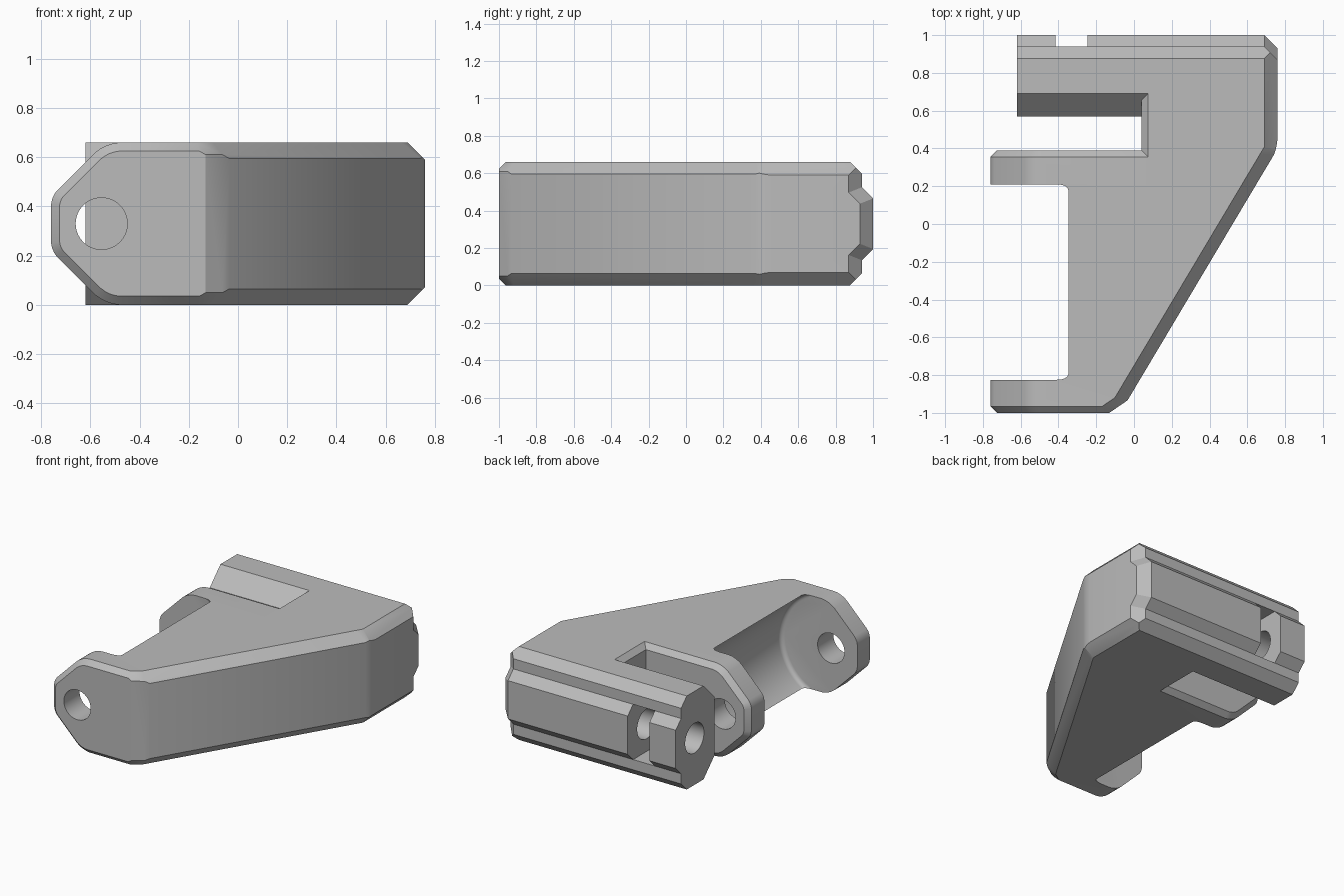
import bpy, bmesh, math
from mathutils import Vector, Matrix

if "Cube" in bpy.data.objects:
    bpy.data.objects.remove(bpy.data.objects["Cube"], do_unlink=True)

H = 0.66          # overall height
MID = H / 2
PIN_X = -0.555    # axis of the two lug holes
EDGE = 0.035      # small chamfer on the lugs

grey = bpy.data.materials.new("plain grey")
grey.use_nodes = True
grey.diffuse_color = (0.5, 0.5, 0.5, 1)
grey.node_tree.nodes["Principled BSDF"].inputs["Base Color"].default_value = (0.5, 0.5, 0.5, 1)


def finish(bm, name):
    bmesh.ops.recalc_face_normals(bm, faces=bm.faces)
    mesh = bpy.data.meshes.new(name)
    bm.to_mesh(mesh)
    bm.free()
    mesh.materials.append(grey)
    ob = bpy.data.objects.new(name, mesh)
    bpy.context.collection.objects.link(ob)
    return ob


def solid(name, planes):
    """Convex block: a big cube trimmed by (point, outward normal) planes."""
    bm = bmesh.new()
    bmesh.ops.create_cube(bm, size=6)
    for point, normal in planes:
        geom = bm.verts[:] + bm.edges[:] + bm.faces[:]
        bmesh.ops.bisect_plane(bm, geom=geom, dist=1e-5, plane_co=point,
                               plane_no=Vector(normal).normalized(), clear_outer=True)
        rim = [e for e in bm.edges if e.is_boundary]
        if rim:
            bmesh.ops.holes_fill(bm, edges=rim, sides=0)
    bmesh.ops.remove_doubles(bm, verts=bm.verts, dist=1e-4)
    return finish(bm, name)


def rod(name, radius, start, end, round_rim=0.0):
    """Cylinder between two points, with optionally rounded rims."""
    a, b = Vector(start), Vector(end)
    bm = bmesh.new()
    turn = (b - a).to_track_quat('Z', 'Y').to_matrix().to_4x4()
    bmesh.ops.create_cone(bm, cap_ends=True, segments=64, radius1=radius, radius2=radius,
                          depth=(b - a).length, matrix=Matrix.Translation((a + b) / 2) @ turn)
    if round_rim:
        rims = [e for e in bm.edges if any(len(f.verts) > 4 for f in e.link_faces)]
        bmesh.ops.bevel(bm, geom=rims, offset=round_rim, segments=4, profile=0.5, affect='EDGES')
    return finish(bm, name)


def both(p, n):
    """A plane and its mirror image about mid height."""
    return [(p, n), ((p[0], p[1], H - p[2]), (n[0], n[1], -n[2]))]


def combine(target, tool, operation):
    mod = target.modifiers.new("join", 'BOOLEAN')
    mod.operation, mod.solver, mod.object = operation, 'EXACT', tool
    bpy.context.view_layer.objects.active = target
    bpy.ops.object.modifier_apply(modifier=mod.name)
    bpy.data.objects.remove(tool, do_unlink=True)


# Shared outer shape: top, bottom, right side, slanted side and back
slant = Vector((0.859, -0.512, 0))
slant_at = Vector((-0.035, -0.935, 0))
inset = slant_at - slant * 0.065
shell = both((0, 0, H), (0, 0, 1))
shell += [((0.76, 0, 0), (1, 0, 0)), (slant_at, slant), ((0, 0.94, 0), (0, 1, 0)),
          ((0.69, 0.94, 0), (1, 1, 0))]
shell += both((0.69, 0, H), (1, 0, 1))
shell += both((inset.x, inset.y, H), (slant.x, slant.y, 1))
shell += both((0, 0.877, H), (0, 1, 1))
for step in range(1, 5):          # rounded knee between right and slanted sides
    a = -math.radians(30.8) * step / 5
    c, s = math.cos(a), math.sin(a)
    shell.append(((0.477 + 0.283 * c, 0.47 + 0.283 * s, 0), (c, s, 0)))

# Front body with the rounded lug outline
front = shell + [((0, -1, 0), (0, -1, 0)), ((0, 0.39, 0), (0, 1, 0)),
                 ((-0.083, -0.967, 0), (0.565, -0.825, 0))]
front += both((-0.111, -0.926, H), (0.565, -0.825, 1))


def lug_side(x, z, radius, degrees, mirrored=True, trim=True):
    c, s = math.cos(math.radians(degrees)), math.sin(math.radians(degrees))
    px, pz = x + radius * c, z + radius * s
    planes = [((px, 0, pz), (c, 0, s))] if trim else []
    planes += [((px - EDGE * c, -1, pz - EDGE * s), (c, -1, s)),
               ((px - EDGE * c, 0.39, pz - EDGE * s), (c, 1, s))]
    for p, n in planes:
        front.extend(both(p, n) if mirrored else [(p, n)])


lug_side(-0.47, 0.49, 0.17, 90, trim=False)
for deg in (99, 108, 117, 126, 135):
    lug_side(-0.47, 0.49, 0.17, deg)
for deg in (146, 157, 168):
    lug_side(-0.66, 0.399, 0.1, deg)
lug_side(-0.66, MID, 0.1, 180, mirrored=False)
bracket = solid("bracket", front)

# Bridge behind the slot
bridge = shell + [((0.04, 0, 0), (-1, 0, 0)), ((0, 0.2, 0), (0, -1, 0))]
bridge += both((0.075, 0, H), (-1, 0, 1))
combine(bracket, solid("bridge", bridge), 'UNION')

# Back bar
bar = shell + [((-0.62, 0, 0), (-1, 0, 0)), ((0, 0.57, 0), (0, -1, 0)), ((0.3, 0, 0), (1, 0, 0))]
bar += both((0, 0.69, H), (0, -1, 1))
combine(bracket, solid("back_bar", bar), 'UNION')

# Raised rib along the back
rib = [((0, 1, 0), (0, 1, 0)), ((0, 0.8, 0), (0, -1, 0)), ((-0.62, 0, 0), (-1, 0, 0)),
       ((0.76, 0, 0), (1, 0, 0)), ((0.69, 1, 0), (1, 1, 0))]
rib += both((0, 0, 0.525), (0, 0, 1))
rib += both((0, 1, 0.465), (0, 1, 1))
rib += both((0.69, 1, 0.465), (1.4, 1, 1))
combine(bracket, solid("back_rib", rib), 'UNION')

# Round clearance between the lugs, pin holes, bolt hole and nut pocket
combine(bracket, rod("clearance", 0.39, (PIN_X, -0.825, MID), (PIN_X, 0.21, MID), 0.03), 'DIFFERENCE')
combine(bracket, rod("pin_hole", 0.105, (PIN_X, -1.1, MID), (PIN_X, 0.46, MID)), 'DIFFERENCE')
combine(bracket, rod("bolt_hole", 0.105, (-0.8, 0.79, MID), (0.1, 0.79, MID)), 'DIFFERENCE')
pocket = [((-0.415, 0, 0), (-1, 0, 0)), ((-0.245, 0, 0), (1, 0, 0)),
          ((0, 0.595, 0), (0, -1, 0)), ((0, 1.2, 0), (0, 1, 0))]
pocket += both((0, 0, 0.525), (0, 0, 1))
combine(bracket, solid("nut_pocket", pocket), 'DIFFERENCE')

bpy.ops.object.select_all(action='DESELECT')
bracket.select_set(True)
bpy.context.view_layer.objects.active = bracket
bpy.ops.object.shade_smooth_by_angle(angle=math.radians(25))
